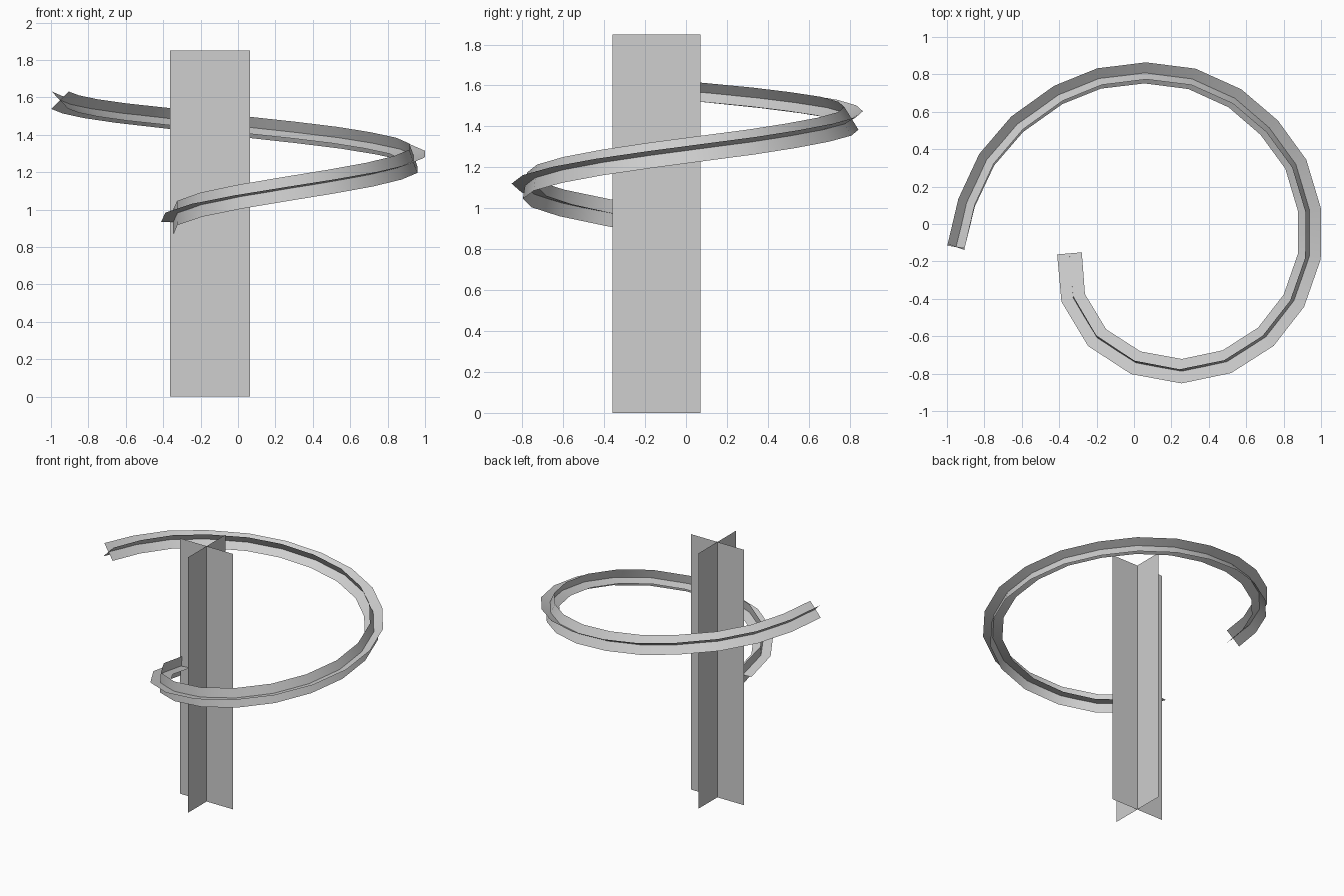
import bpy
import math
from mathutils import Vector

cube = bpy.data.objects.get("Cube")
if cube:
    bpy.data.objects.remove(cube, do_unlink=True)

# Single plain grey
grey = bpy.data.materials.new("plain_grey")
grey.use_nodes = True
colour = (0.62, 0.62, 0.62, 1)
grey.diffuse_color = colour
grey.node_tree.nodes["Principled BSDF"].inputs["Base Color"].default_value = colour


def make_object(name, verts, faces, smooth=False):
    mesh = bpy.data.meshes.new(name)
    mesh.from_pydata(verts, [], faces)
    mesh.materials.append(grey)
    if smooth:
        mesh.polygons.foreach_set("use_smooth", [True] * len(faces))
    obj = bpy.data.objects.new(name, mesh)
    bpy.context.collection.objects.link(obj)
    return obj


# Upright post: two crossed sheets
CENTRE = Vector((-0.15, -0.145, 0))
HEIGHT = Vector((0, 0, 1.85))
for name, half in (("post_sheet_across", Vector((0.213, 0, 0))),
                   ("post_sheet_along", Vector((0, 0.215, 0)))):
    low, high = CENTRE - half, CENTRE + half
    make_object(name, [low, high, high + HEIGHT, low + HEIGHT], [(0, 1, 2, 3)])

# Plan of the widening spiral, one point per section
PLAN = [(-.345, -.157), (-.325, -.395), (-.197, -.608), (.01, -.742), (.255, -.787),
        (.497, -.736), (.705, -.603), (.855, -.41), (.937, -.175), (.938, .076),
        (.865, .32), (.723, .515), (.54, .672), (.31, .776), (.06, .808),
        (-.187, .778), (-.405, .69), (-.625, .533), (-.788, .343), (-.895, .114),
        (-.952, -.123)]
LAST = len(PLAN) - 1
HALF_WIDTH = 0.066


def climb(t):
    return 0.935 + 0.95 * t - 0.39 * t ** 2 + 0.09 * t ** 3


path = [Vector((x, y, climb(i / LAST))) for i, (x, y) in enumerate(PLAN)]


def spiral_sheet(name, start_angle):
    """Sheet swept along the path, rolling an eighth turn by its end."""
    verts = []
    for i, point in enumerate(path):
        tangent = (path[min(i + 1, LAST)] - path[max(i - 1, 0)]).normalized()
        outward = tangent.cross(Vector((0, 0, 1))).normalized()
        upward = outward.cross(tangent)
        roll = start_angle + math.pi / 4 * i / LAST
        arm = (outward * math.cos(roll) + upward * math.sin(roll)) * HALF_WIDTH
        verts += [point - arm, point + arm]
    faces = [(2 * i, 2 * i + 1, 2 * i + 3, 2 * i + 2) for i in range(LAST)]
    make_object(name, verts, faces, smooth=True)


# Spiral rail: two crossed sheets
spiral_sheet("spiral_flat_sheet", 0)
spiral_sheet("spiral_upright_sheet", math.pi / 2)
